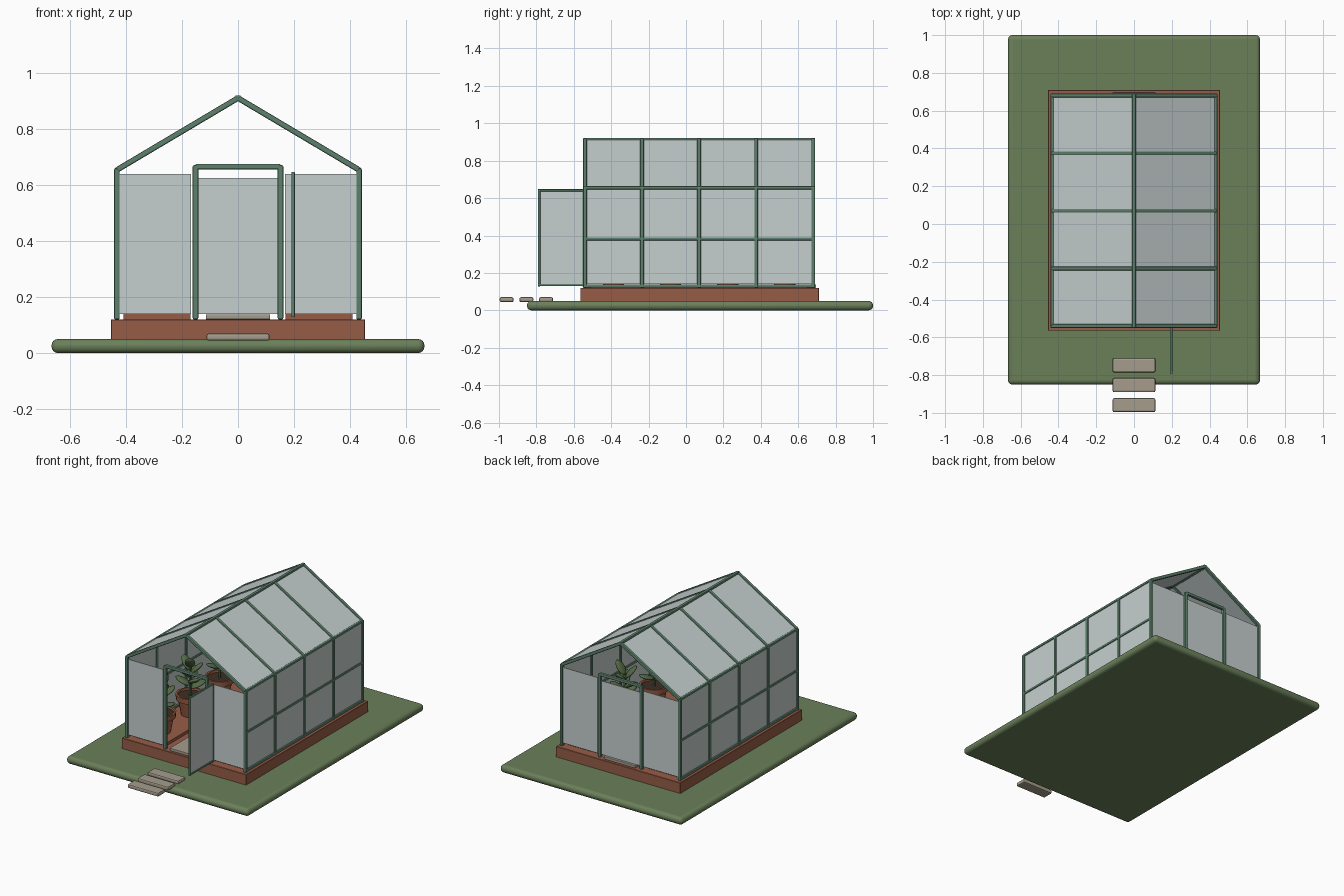
import bpy, math
from mathutils import Vector, Matrix

if "Cube" in bpy.data.objects:
    bpy.data.objects.remove(bpy.data.objects["Cube"])


def material(name, rgb):
    m = bpy.data.materials.new(name)
    m.diffuse_color = (*rgb, 1)
    m.use_nodes = True
    m.node_tree.nodes["Principled BSDF"].inputs["Base Color"].default_value = m.diffuse_color
    return m


GRASS = material("grass green", (0.147, 0.215, 0.102))
BRICK = material("brick red", (0.305, 0.107, 0.061))
FRAME = material("frame green", (0.110, 0.215, 0.150))
GLASS = material("pale glass", (0.56, 0.63, 0.62))
STONE = material("paving stone", (0.376, 0.333, 0.262))
CLAY = material("terracotta", (0.34, 0.115, 0.060))
LEAF = material("leaf green", (0.085, 0.140, 0.058))
SOIL = material("dark soil", (0.045, 0.028, 0.018))


def finish(ob, name, mat, bevel=0, segments=2):
    ob.name = name
    ob.data.materials.append(mat)
    if bevel:
        b = ob.modifiers.new("bevel", 'BEVEL')
        b.width, b.segments = bevel, segments
    return ob


def box(name, mat, x, y, z, bevel=0, segments=2):
    """Box from (min, max) ranges on each axis."""
    lo, hi = Vector((x[0], y[0], z[0])), Vector((x[1], y[1], z[1]))
    bpy.ops.mesh.primitive_cube_add(size=1)
    ob = bpy.context.object
    ob.data.transform(Matrix.Translation((lo + hi) / 2) @ Matrix.Diagonal((*(hi - lo), 1)))
    return finish(ob, name, mat, bevel, segments)


def bar(name, p, q, width=0.02, mat=FRAME, depth=None, bevel=0.005):
    """Square bar from p to q."""
    p, q = Vector(p), Vector(q)
    d = (q - p).normalized()
    side = Vector((0, 1, 0)) if abs(d.y) < 0.9 else Vector((1, 0, 0))
    up = d.cross(side)
    rot = Matrix((side, up, d)).transposed().to_4x4()
    bpy.ops.mesh.primitive_cube_add(size=1)
    ob = bpy.context.object
    size = Matrix.Diagonal((width, depth or width, (q - p).length, 1))
    ob.data.transform(Matrix.Translation((p + q) / 2) @ rot @ size)
    return finish(ob, name, mat, bevel)


# Lawn, brick plinth, path and stepping stones
lawn = box("lawn", GRASS, (-0.667, 0.667), (-0.85, 1.0), (0, 0.05), 0.023, 4)
bpy.ops.object.shade_smooth_by_angle()
box("brick_plinth", BRICK, (-0.455, 0.455), (-0.565, 0.71), (0.045, 0.12), 0.002, 1)
box("floor_path", STONE, (-0.115, 0.115), (-0.55, 0.695), (0.12, 0.138), 0.003)
for i in range(3):
    y = -0.748 - 0.1055 * i
    box("stepping_stone", STONE, (-0.113, 0.113), (y - 0.037, y + 0.037), (0.044, 0.07), 0.008)

# Main dimensions of the frame
W, EAVE, RIDGE = 0.433, 0.655, 0.912
Y0, BAY = -0.54, 0.305
Y1 = Y0 + 4 * BAY

# Posts and rafters at every bay line, ridge and side rails
bar("ridge_beam", (0, Y0 - 0.01, RIDGE), (0, Y1 + 0.01, RIDGE))
for s in (-1, 1):
    for i in range(5):
        y = Y0 + BAY * i
        bar("wall_post", (s * W, y, 0.12), (s * W, y, EAVE + 0.005))
        bar("rafter", (s * W, y, EAVE), (0, y, RIDGE))
    for z in (0.13, 0.382, EAVE):
        bar("side_rail", (s * W, Y0, z), (s * W, Y1, z), 0.017)
    # Side and roof panes, one per bay
    for i in range(4):
        a, b = Y0 + BAY * i + 0.008, Y0 + BAY * (i + 1) - 0.008
        box("side_pane", GLASS, (s * W - 0.003, s * W + 0.003), (a, b), (0.142, EAVE))
        mid = (a + b) / 2
        bar("roof_pane", (s * W, mid, EAVE), (0, mid, RIDGE), b - a, GLASS, 0.006, 0)

# End walls: glass beside a framed doorway, open gable above
for y in (Y0, Y1):
    for s in (-1, 1):
        x = sorted((s * 0.168, s * 0.43))
        box("end_pane", GLASS, x, (y - 0.003, y + 0.003), (0.14, 0.64))
        bar("door_post", (s * 0.152, y, 0.12), (s * 0.152, y, 0.672))
    bar("door_header", (-0.152, y, 0.667), (0.152, y, 0.667))
box("rear_door_pane", GLASS, (-0.145, 0.145), (Y1 - 0.003, Y1 + 0.003), (0.14, 0.626))

# Front door standing open
DX, DY = 0.197, -0.785
box("open_door_pane", GLASS, (DX - 0.003, DX + 0.003), (DY, Y0), (0.135, 0.642))
for y in (DY, Y0 - 0.008):
    bar("open_door_stile", (DX, y, 0.128), (DX, y, 0.648), 0.013, bevel=0.003)
for z in (0.136, 0.642):
    bar("open_door_rail", (DX, DY, z), (DX, Y0, z), 0.012, bevel=0.003)


# Potted plants
def lathe(name, mat, profile, x, y, z, n=20):
    """Surface turned about a vertical axis from (radius, height) points."""
    verts = [(x + r * math.cos(2 * math.pi * k / n), y + r * math.sin(2 * math.pi * k / n), z + h)
             for r, h in profile for k in range(n)]
    faces = [(j * n + k, j * n + (k + 1) % n, (j + 1) * n + (k + 1) % n, (j + 1) * n + k)
             for j in range(len(profile) - 1) for k in range(n)]
    faces += [tuple(reversed(range(n))), tuple(range(len(verts) - n, len(verts)))]
    me = bpy.data.meshes.new(name)
    me.from_pydata(verts, [], faces)
    ob = bpy.data.objects.new(name, me)
    bpy.context.collection.objects.link(ob)
    bpy.ops.object.select_all(action='DESELECT')
    ob.select_set(True)
    bpy.context.view_layer.objects.active = ob
    bpy.ops.object.shade_smooth_by_angle()
    return finish(ob, name, mat)


def leaf(x, y, z, angle, tilt, size):
    bpy.ops.mesh.primitive_uv_sphere_add(segments=12, ring_count=8)
    ob = bpy.context.object
    ob.data.transform(Matrix.Translation((x, y, z)) @ Matrix.Rotation(angle, 4, 'Z')
                      @ Matrix.Rotation(-tilt, 4, 'Y') @ Matrix.Translation((size, 0, 0))
                      @ Matrix.Diagonal((size, size * 0.62, size * 0.25, 1)))
    bpy.ops.object.shade_smooth()
    finish(ob, "leaf", LEAF)


POT = [(0.057, 0), (0.076, 0.1), (0.087, 0.1), (0.09, 0.135), (0.078, 0.135), (0.076, 0.118)]
for s in (-1, 1):
    box("planting_bench", BRICK, sorted((s * 0.17, s * 0.41)), (-0.51, 0.65), (0.12, 0.139))
    for i in range(4):
        x, y = s * 0.29, Y0 + BAY * (i + 0.5)
        lathe("plant_pot", CLAY, POT, x, y, 0.139)
        lathe("pot_soil", SOIL, [(0.075, 0), (0.075, 0.006)], x, y, 0.256)
        bar("stem", (x, y, 0.26), (x, y, 0.46), 0.012, LEAF, bevel=0)
        for k in range(8):
            leaf(x, y, 0.31 + 0.02 * k, 2.4 * k + i, 0.35 + 0.08 * k, 0.052)
